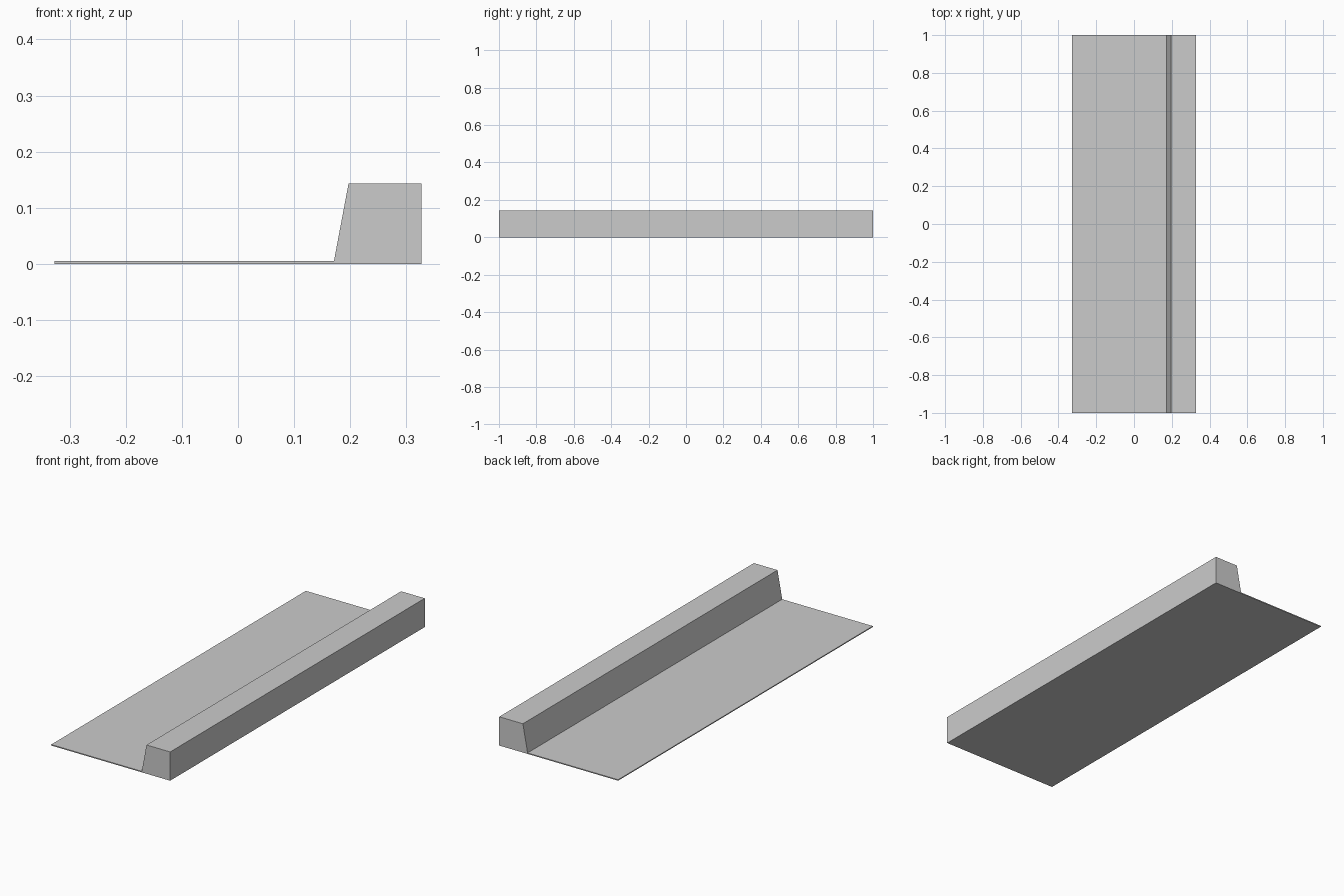
import bpy, bmesh

if "Cube" in bpy.data.objects:
    bpy.data.objects.remove(bpy.data.objects["Cube"])

SEGMENTS = 5
LENGTH = 2.0 / SEGMENTS


def extruded_section(name, profile, y0, length):
    """Extrude an x-z profile along +y into a closed solid."""
    bm = bmesh.new()
    face = bm.faces.new([bm.verts.new((x, y0, z)) for x, z in profile])
    out = bmesh.ops.extrude_face_region(bm, geom=[face], use_keep_orig=True)
    moved = [g for g in out["geom"] if isinstance(g, bmesh.types.BMVert)]
    bmesh.ops.translate(bm, verts=moved, vec=(0, length, 0))
    bmesh.ops.recalc_face_normals(bm, faces=bm.faces)
    mesh = bpy.data.meshes.new(name)
    bm.to_mesh(mesh)
    bm.free()
    obj = bpy.data.objects.new(name, mesh)
    bpy.context.collection.objects.link(obj)
    return obj


# Kerb and thin gutter slab in one cross-section: flat apron, sloped face, block
profile = [(-0.327, 0), (0.327, 0), (0.327, 0.143),
           (0.197, 0.143), (0.171, 0.005), (-0.327, 0.005)]
kerb = extruded_section("kerb_and_gutter", profile, -1.0, LENGTH)

# Five cast sections laid end to end
row = kerb.modifiers.new("sections", 'ARRAY')
row.count = SEGMENTS
row.use_relative_offset = False
row.use_constant_offset = True
row.constant_offset_displace = (0, LENGTH, 0)
